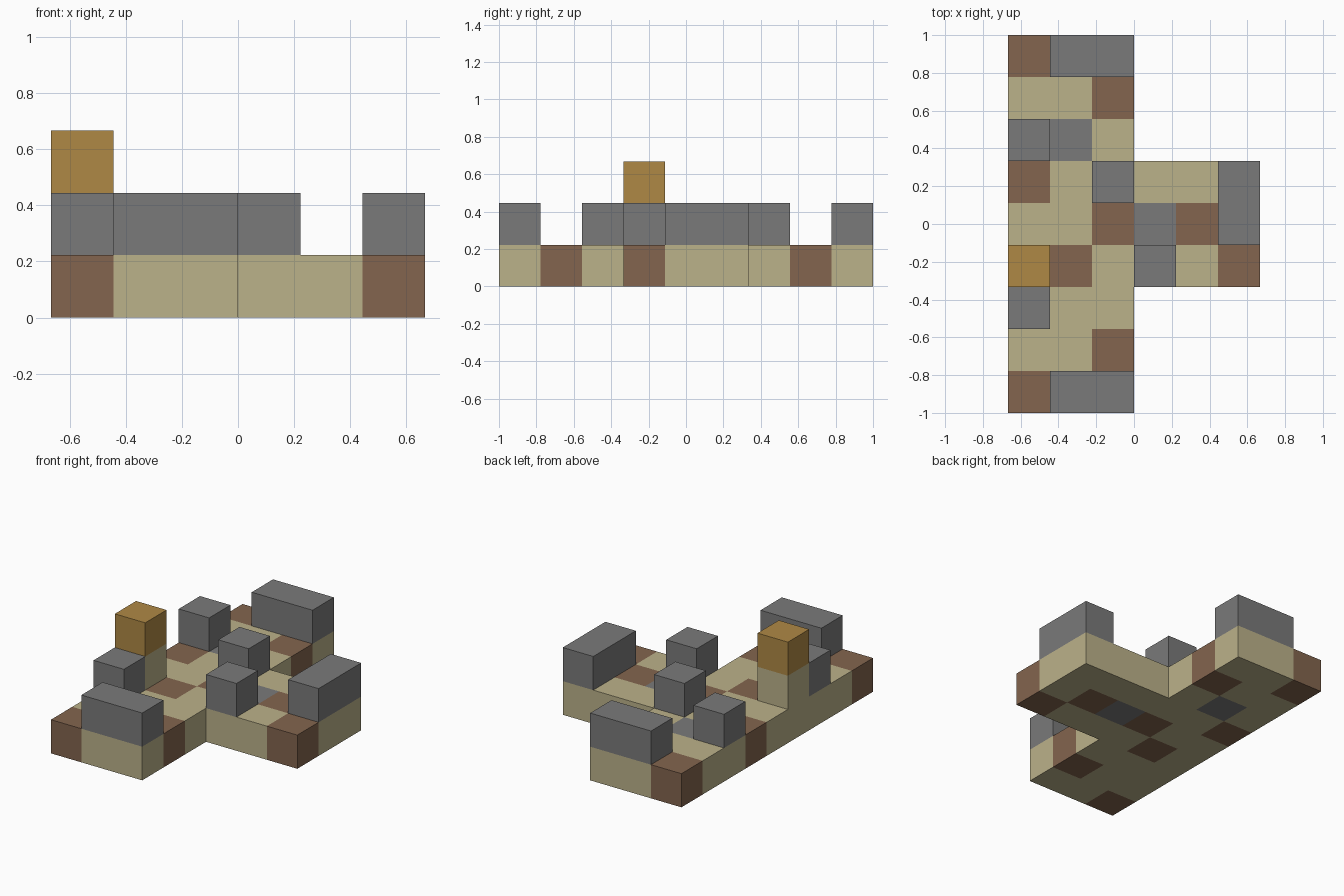
import bpy
import bmesh
from mathutils import Vector

CELL = 2 / 9
LEFT, FRONT = -3 * CELL, -1.0

if "Cube" in bpy.data.objects:
    bpy.data.objects.remove(bpy.data.objects["Cube"], do_unlink=True)


def make_material(name, r, g, b):
    mat = bpy.data.materials.new(name)
    mat.use_nodes = True
    mat.diffuse_color = (r, g, b, 1)
    mat.node_tree.nodes["Principled BSDF"].inputs["Base Color"].default_value = (r, g, b, 1)
    return mat


sand = make_material("sand", 0.50, 0.445, 0.255)
earth = make_material("brown earth", 0.227, 0.13, 0.077)
stone = make_material("grey stone", 0.195, 0.195, 0.195)
gold = make_material("gold", 0.43, 0.25, 0.06)

# Floor plan, back row first: s sand, b brown, g grey, . empty
PLAN = ["bss...",
        "ssb...",
        "sgs...",
        "bsssss",
        "ssbgbs",
        "sbsssb",
        "sss...",
        "ssb...",
        "bss..."][::-1]
FLOOR_MATERIALS = [sand, earth, stone]


def add_object(name, bm, materials):
    mesh = bpy.data.meshes.new(name)
    bm.to_mesh(mesh)
    bm.free()
    obj = bpy.data.objects.new(name, mesh)
    bpy.context.collection.objects.link(obj)
    for mat in materials:
        mesh.materials.append(mat)
    return obj


def build_floor():
    """One tiled slab, each face coloured by the tile it belongs to."""
    bm = bmesh.new()
    for row, line in enumerate(PLAN):
        for col, tile in enumerate(line):
            if tile != ".":
                corners = [(0, 0), (1, 0), (1, 1), (0, 1)]
                bm.faces.new([bm.verts.new((LEFT + (col + i) * CELL, FRONT + (row + j) * CELL, 0))
                              for i, j in corners])
    bmesh.ops.remove_doubles(bm, verts=bm.verts, dist=0.001)
    slab = bmesh.ops.extrude_face_region(bm, geom=bm.faces[:], use_keep_orig=True)
    top = [v for v in slab["geom"] if isinstance(v, bmesh.types.BMVert)]
    bmesh.ops.translate(bm, verts=top, vec=(0, 0, CELL))
    bmesh.ops.recalc_face_normals(bm, faces=bm.faces)
    for face in bm.faces:
        inside = face.calc_center_median() - face.normal * CELL * 0.3
        col = int((inside.x - LEFT) / CELL)
        row = int((inside.y - FRONT) / CELL)
        face.material_index = "sbg".index(PLAN[row][col])
    add_object("tiled_floor", bm, FLOOR_MATERIALS)


def add_block(name, mat, col, row, level=1, wide=1, deep=1):
    """A box covering whole cells of the plan."""
    bm = bmesh.new()
    bmesh.ops.create_cube(bm, size=CELL)
    bmesh.ops.scale(bm, verts=bm.verts, vec=(wide, deep, 1))
    centre = Vector((col + wide / 2, row + deep / 2, level + 0.5)) * CELL
    bmesh.ops.translate(bm, verts=bm.verts, vec=centre + Vector((LEFT, FRONT, 0)))
    add_object(name, bm, [mat])


build_floor()

# Long walls
add_block("front_wall", stone, 1, 0, wide=2)
add_block("back_wall", stone, 1, 8, wide=2)
add_block("left_wall", stone, 5, 4, deep=2)

# Single blocks
add_block("front_right_block", stone, 0, 2)
add_block("back_right_block", stone, 0, 6)
add_block("centre_block", stone, 2, 5)
add_block("front_centre_block", stone, 3, 3)

# Tower
add_block("tower_base", sand, 0, 3)
add_block("tower_top", gold, 0, 3, level=2)
